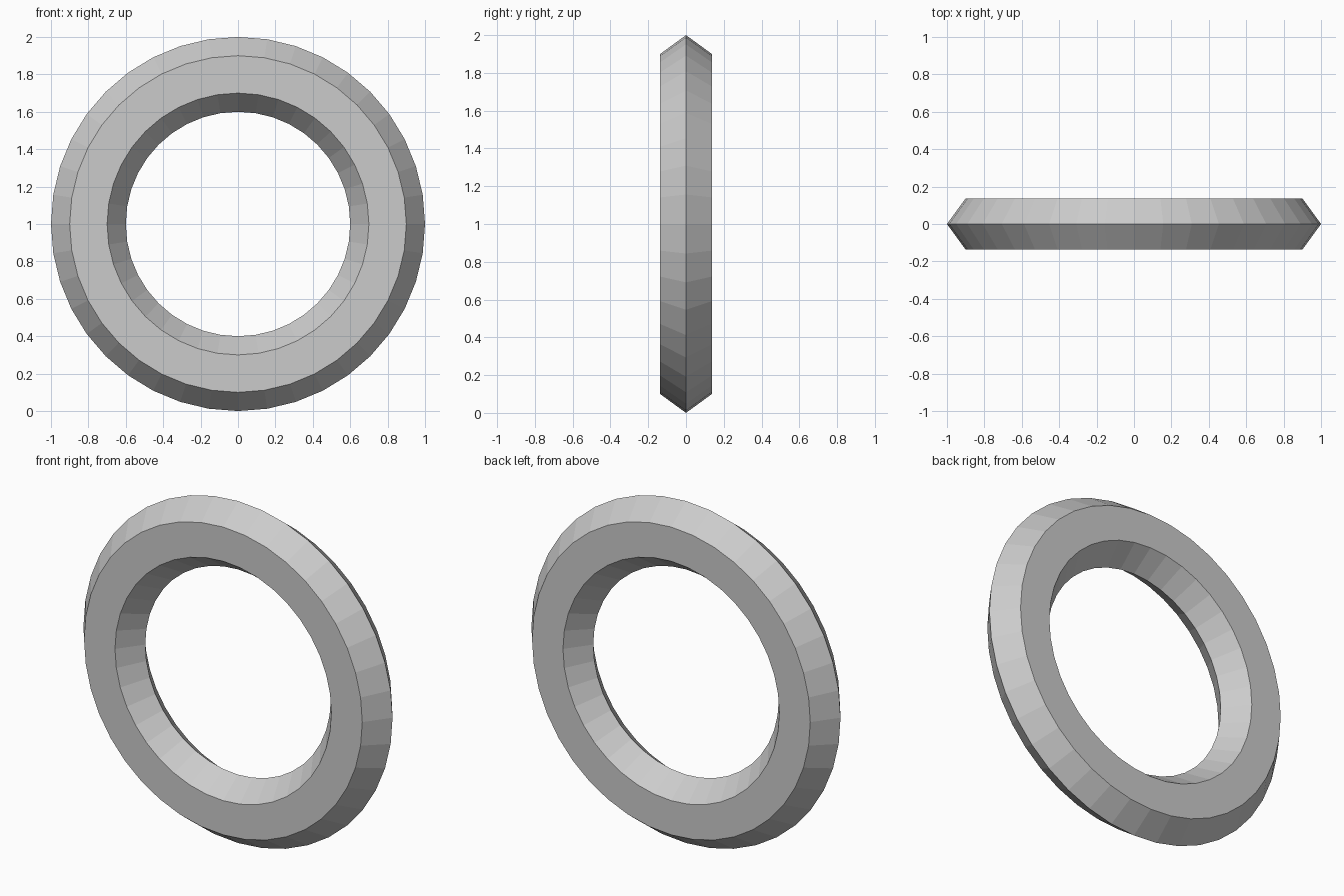
import bpy
import bmesh
import math

if "Cube" in bpy.data.objects:
    bpy.data.objects.remove(bpy.data.objects["Cube"])

SEGMENTS = 40
# Flattened hexagonal cross-section as (radius, depth) points
PROFILE = [(1.0, 0.0), (0.9, 0.137), (0.7, 0.137),
           (0.6, 0.0), (0.7, -0.137), (0.9, -0.137)]


def make_ring(name, profile, segments, centre_z):
    """Sweep a closed profile around the y axis with flat faces."""
    bm = bmesh.new()
    loops = []
    for i in range(segments):
        a = 2 * math.pi * i / segments
        loops.append([bm.verts.new((r * math.cos(a), y, centre_z + r * math.sin(a)))
                      for r, y in profile])
    n = len(profile)
    for i in range(segments):
        cur, nxt = loops[i], loops[(i + 1) % segments]
        for j in range(n):
            k = (j + 1) % n
            bm.faces.new((cur[j], cur[k], nxt[k], nxt[j]))
    bmesh.ops.recalc_face_normals(bm, faces=bm.faces)
    mesh = bpy.data.meshes.new(name)
    bm.to_mesh(mesh)
    bm.free()
    obj = bpy.data.objects.new(name, mesh)
    bpy.context.collection.objects.link(obj)
    return obj


# Upright bevelled ring
make_ring("ring", PROFILE, SEGMENTS, 1.0)
